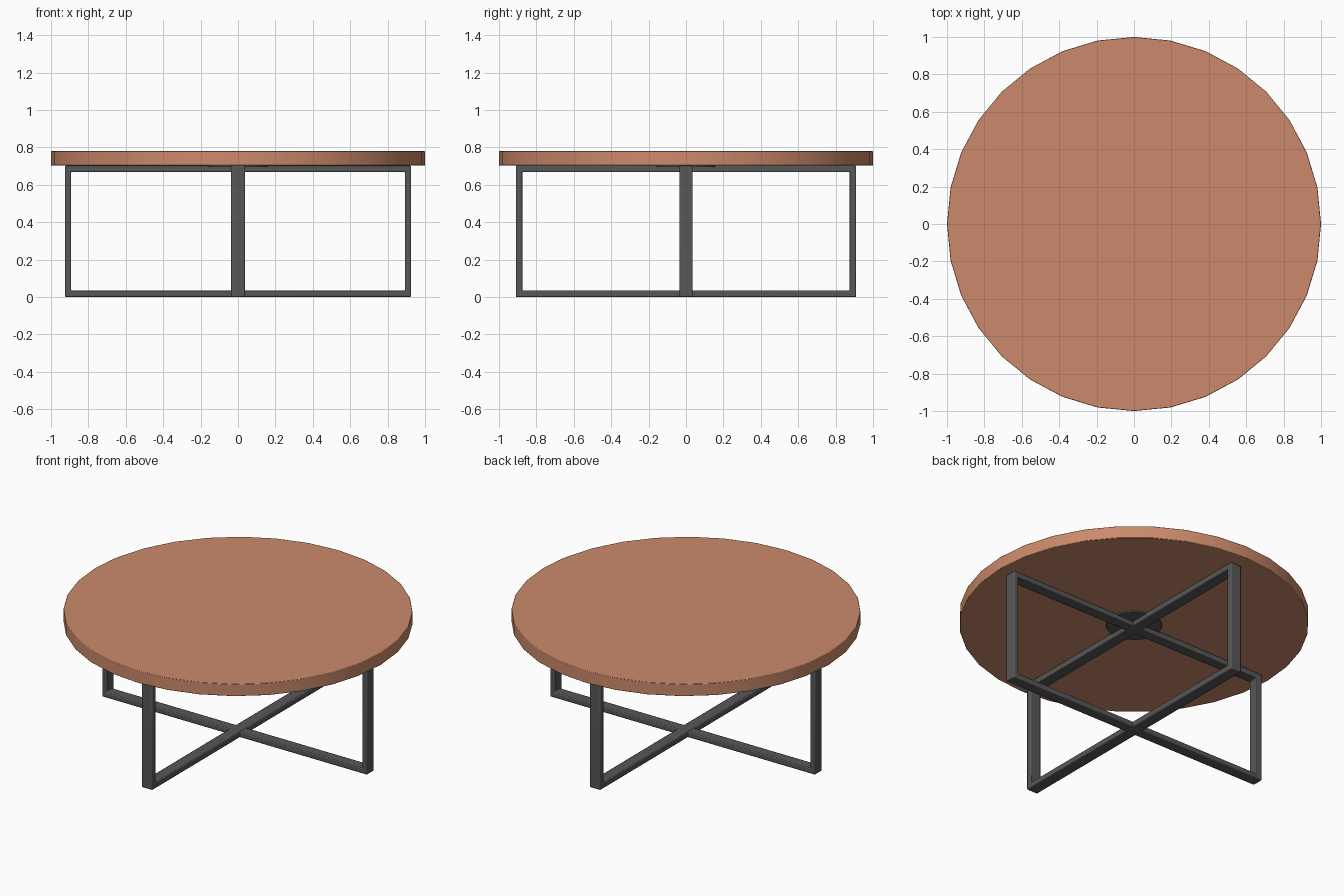
import bpy, bmesh, math

if "Cube" in bpy.data.objects:
    bpy.data.objects.remove(bpy.data.objects["Cube"])


def material(name, color):
    m = bpy.data.materials.new(name)
    m.diffuse_color = (*color, 1)
    m.use_nodes = True
    m.node_tree.nodes["Principled BSDF"].inputs["Base Color"].default_value = m.diffuse_color
    return m


wood = material("warm_wood", (0.60, 0.255, 0.148))
metal = material("dark_metal", (0.095, 0.095, 0.097))


def finish(ob, name, mat, bevel):
    ob.name = name
    ob.data.materials.append(mat)
    b = ob.modifiers.new("edge_bevel", 'BEVEL')
    b.width, b.segments, b.limit_method = bevel, 2, 'ANGLE'
    bpy.ops.object.select_all(action='DESELECT')
    ob.select_set(True)
    bpy.context.view_layer.objects.active = ob
    bpy.ops.object.shade_smooth_by_angle(angle=math.radians(35))


def disc(name, radius, z0, z1, mat, bevel):
    bpy.ops.mesh.primitive_cylinder_add(vertices=32, radius=radius, depth=z1 - z0,
                                        location=(0, 0, (z0 + z1) / 2))
    finish(bpy.context.object, name, mat, bevel)


def frame(name, half, width, post, z0, z1, bar, angle):
    """Closed rectangular loop of flat bar standing upright."""
    outer = [(-half, z0), (half, z0), (half, z1), (-half, z1)]
    i = half - post
    inner = [(-i, z0 + bar), (i, z0 + bar), (i, z1 - bar), (-i, z1 - bar)]
    bm = bmesh.new()
    rings = [[bm.verts.new((x, y, z)) for x, z in loop]
             for loop, y in ((outer, -width / 2), (inner, -width / 2),
                             (inner, width / 2), (outer, width / 2))]
    for r in range(4):
        a, b = rings[r], rings[(r + 1) % 4]
        for k in range(4):
            n = (k + 1) % 4
            bm.faces.new((a[k], a[n], b[n], b[k]))
    bmesh.ops.recalc_face_normals(bm, faces=bm.faces)
    me = bpy.data.meshes.new(name)
    bm.to_mesh(me)
    bm.free()
    ob = bpy.data.objects.new(name, me)
    ob.rotation_euler.z = angle
    bpy.context.collection.objects.link(ob)
    finish(ob, name, metal, 0.006)


# round top and the small mounting plate beneath it
disc("table_top", 1.0, 0.703, 0.78, wood, 0.003)
disc("mounting_plate", 0.16, 0.694, 0.704, metal, 0.001)

# two crossing leg loops
frame("side_to_side_leg_frame", 0.926, 0.072, 0.033, 0.001, 0.702, 0.033, 0)
frame("front_to_back_leg_frame", 0.91, 0.076, 0.035, 0.0, 0.703, 0.035, math.pi / 2)
